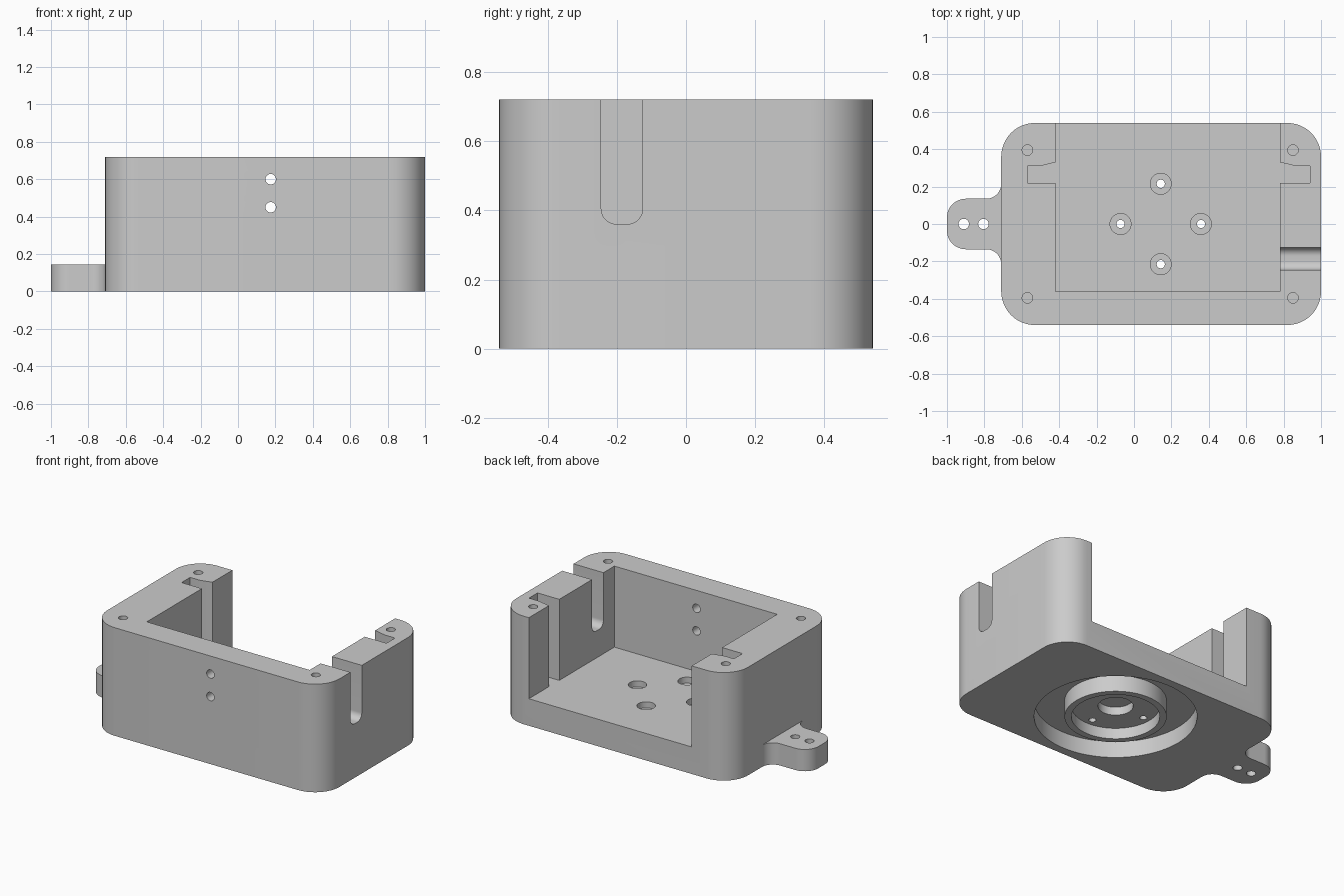
import bpy
import bmesh
from math import cos, sin, radians, pi

cube = bpy.data.objects.get("Cube")
if cube:
    bpy.data.objects.remove(cube, do_unlink=True)

grey = bpy.data.materials.new("grey plastic")
grey.use_nodes = True
grey.diffuse_color = (0.6, 0.6, 0.6, 1)
grey.node_tree.nodes["Principled BSDF"].inputs["Base Color"].default_value = (0.6, 0.6, 0.6, 1)


def arc(cx, cy, r, start, end, steps=12):
    """Points along an arc, angles in degrees."""
    angles = [radians(start + (end - start) * i / steps) for i in range(steps + 1)]
    return [(cx + r * cos(a), cy + r * sin(a)) for a in angles]


def circle(cx, cy, r, steps=32):
    return arc(cx, cy, r, 0, 360, steps)[:-1]


def prism(name, outline, lo, hi, axis="z"):
    """Extrude a closed outline along an axis; the outline uses the other two axes."""
    place = {"x": lambda a, b, t: (t, a, b),
             "y": lambda a, b, t: (a, t, b),
             "z": lambda a, b, t: (a, b, t)}[axis]
    bm = bmesh.new()
    face = bm.faces.new([bm.verts.new(place(a, b, lo)) for a, b in outline])
    moved = bmesh.ops.extrude_face_region(bm, geom=[face])["geom"]
    bmesh.ops.translate(bm, vec=place(0, 0, hi - lo),
                        verts=[v for v in moved if isinstance(v, bmesh.types.BMVert)])
    bmesh.ops.recalc_face_normals(bm, faces=bm.faces)
    mesh = bpy.data.meshes.new(name)
    bm.to_mesh(mesh)
    bm.free()
    mesh.materials.append(grey)
    obj = bpy.data.objects.new(name, mesh)
    bpy.context.collection.objects.link(obj)
    return obj


def combine(target, tool, operation="DIFFERENCE"):
    """Apply a boolean and remove the tool object."""
    mod = target.modifiers.new(tool.name, "BOOLEAN")
    mod.operation = operation
    mod.solver = "EXACT"
    mod.object = tool
    bpy.context.view_layer.objects.active = target
    bpy.ops.object.modifier_apply(modifier=mod.name)
    bpy.data.objects.remove(tool, do_unlink=True)


# Main box with rounded vertical corners
left, right, half, height, floor, r = -0.71, 1.0, 0.54, 0.72, 0.18, 0.18
outline = (arc(right - r, half - r, r, 0, 90) + arc(left + r, half - r, r, 90, 180)
           + arc(left + r, r - half, r, 180, 270) + arc(right - r, r - half, r, 270, 360))
box = prism("enclosure_box", outline, 0, height)

# Mounting tab, blended into the end wall with fillets
upper = [(left + 0.05, 0.215)] + arc(-0.79, 0.215, 0.08, 0, -90) + arc(-0.9, 0.035, 0.1, 90, 180)
tab = prism("mounting_tab", upper + [(x, -y) for x, y in reversed(upper)], 0, 0.145)
combine(box, tab, "UNION")
for x in (-0.91, -0.805):
    combine(box, prism("tab_hole", circle(x, 0, 0.028), -0.1, 0.3))

# Cavity open at the back, with a panel groove in each end wall
cavity = [(-0.42, -0.36), (0.78, -0.36),
          (0.78, 0.22), (0.94, 0.22), (0.94, 0.31), (0.865, 0.31), (0.78, 0.33),
          (0.78, 0.7), (-0.42, 0.7),
          (-0.42, 0.33), (-0.5, 0.31), (-0.57, 0.31), (-0.57, 0.22), (-0.42, 0.22)]
combine(box, prism("cavity", cavity, floor, 1))

# Cable slot through the right-hand wall
slot = ([(-0.245, 0.9)] + arc(-0.2, 0.405, 0.045, 180, 270)
        + arc(-0.17, 0.405, 0.045, 270, 360) + [(-0.125, 0.9)])
combine(box, prism("cable_slot", slot, 0.7, 1.1, "x"))

# Wire holes in the front wall
for z in (0.45, 0.6):
    combine(box, prism("wire_hole", circle(0.175, z, 0.028), -0.7, -0.2, "y"))

# Blind lid screw holes
for x in (-0.57, 0.85):
    for y in (-0.395, 0.395):
        combine(box, prism("lid_screw_hole", circle(x, y, 0.028), 0.3, 0.9))

# Underside: wide round recess with a raised hollow boss
cx = 0.143
combine(box, prism("ring_recess", circle(cx, 0, 0.485, 96), -0.1, 0.108))
combine(box, prism("boss", circle(cx, 0, 0.304, 72), 0, 0.13), "UNION")
combine(box, prism("boss_recess", circle(cx, 0, 0.263, 72), -0.1, 0.072))
combine(box, prism("centre_recess", circle(cx, 0, 0.105, 48), -0.1, 0.126))

# Four counterbored screw holes in the floor
for i in range(4):
    x, y = cx + 0.215 * cos(i * pi / 2), 0.215 * sin(i * pi / 2)
    combine(box, prism("floor_screw_hole", circle(x, y, 0.022, 24), -0.1, 0.4))
    combine(box, prism("counterbore", circle(x, y, 0.056), 0.14, 0.4))

# Smooth rounded walls, keep the edges crisp
bpy.ops.object.select_all(action="DESELECT")
box.select_set(True)
bpy.context.view_layer.objects.active = box
bpy.ops.object.shade_smooth_by_angle(angle=radians(30))
